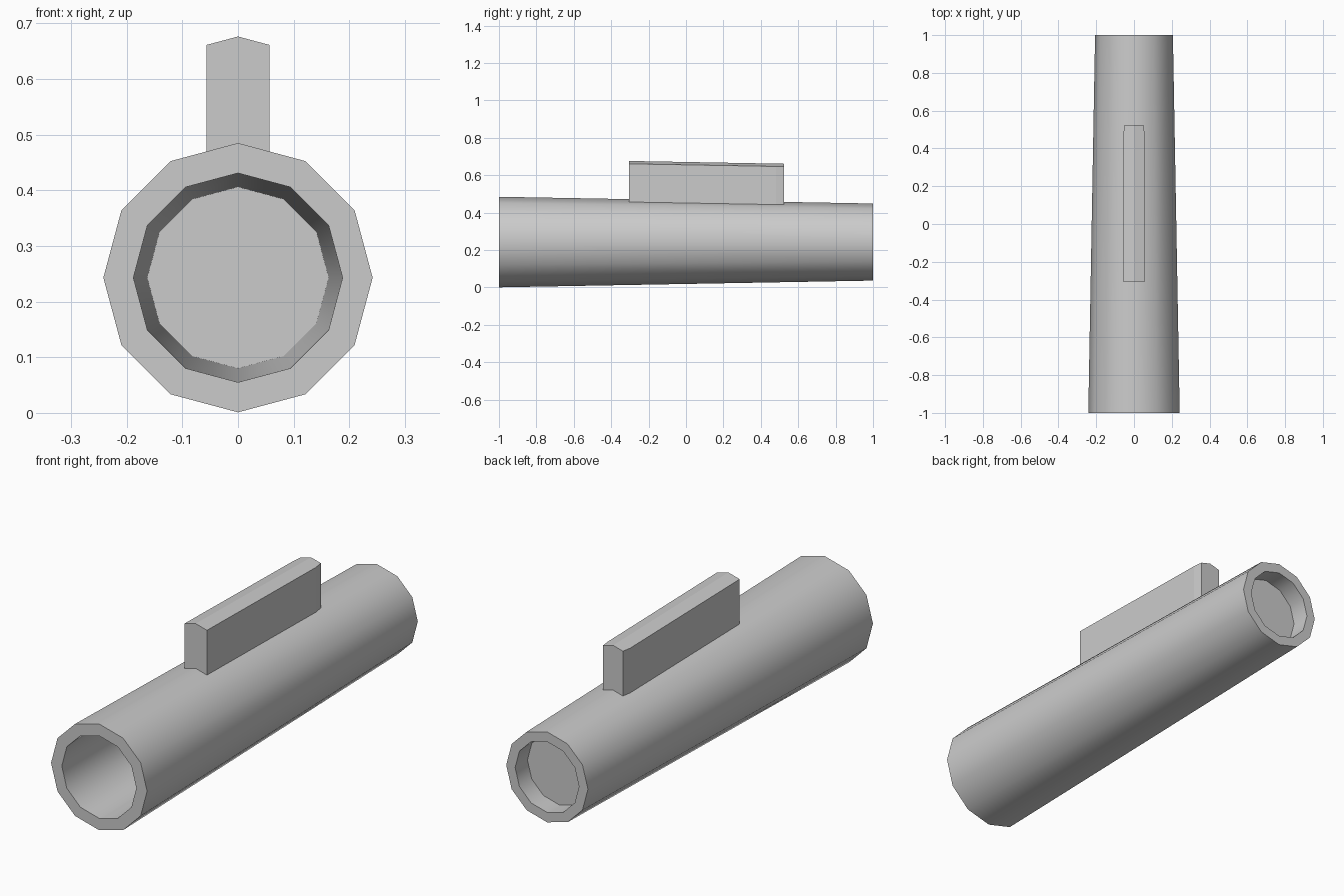
import bpy, bmesh
from math import sin, cos, pi, tan, radians

if "Cube" in bpy.data.objects:
    bpy.data.objects.remove(bpy.data.objects["Cube"])

SIDES = 12
CZ = 0.243


def outer_radius(y):
    return 0.242 - 0.018 * (y + 1)


def loft(name, rings, smooth=False):
    """Skin a list of closed cross-sections and cap both ends."""
    bm = bmesh.new()
    loops = [[bm.verts.new(p) for p in ring] for ring in rings]
    for a, b in zip(loops, loops[1:]):
        n = len(a)
        for i in range(n):
            j = (i + 1) % n
            bm.faces.new((a[i], a[j], b[j], b[i]))
    bm.faces.new(loops[0][::-1])
    bm.faces.new(loops[-1])
    bmesh.ops.recalc_face_normals(bm, faces=bm.faces)
    mesh = bpy.data.meshes.new(name)
    bm.to_mesh(mesh)
    bm.free()
    obj = bpy.data.objects.new(name, mesh)
    bpy.context.collection.objects.link(obj)
    if smooth:
        bpy.ops.object.select_all(action='DESELECT')
        obj.select_set(True)
        bpy.context.view_layer.objects.active = obj
        bpy.ops.object.shade_smooth_by_angle(angle=radians(35))
    return obj


def circle(y, r):
    return [(r * sin(2 * pi * i / SIDES), y, CZ + r * cos(2 * pi * i / SIDES))
            for i in range(SIDES)]


# Tapered tube: deep front bore, outer wall, shallow recess at the back
tube_profile = [(0.90, 0.163), (-1, 0.188), (-1, outer_radius(-1)),
                (1, outer_radius(1)), (1, 0.161), (0.91, 0.162)]
loft("tube", [circle(y, r) for y, r in tube_profile], smooth=True)


# Raised rail: peaked like the tube's top facets, narrowing at the back end
def rail_section(y, half):
    base = CZ + outer_radius(y)
    top = base + 0.204
    drop = half * tan(radians(15))
    return [(-half, y, base - drop - 0.01), (0, y, base - 0.01),
            (half, y, base - drop - 0.01), (half, y, top - drop),
            (0, y, top), (-half, y, top - drop)]


loft("top_rail", [rail_section(y, w) for y, w in
                  [(-0.305, 0.057), (0.48, 0.056), (0.525, 0.050)]])
